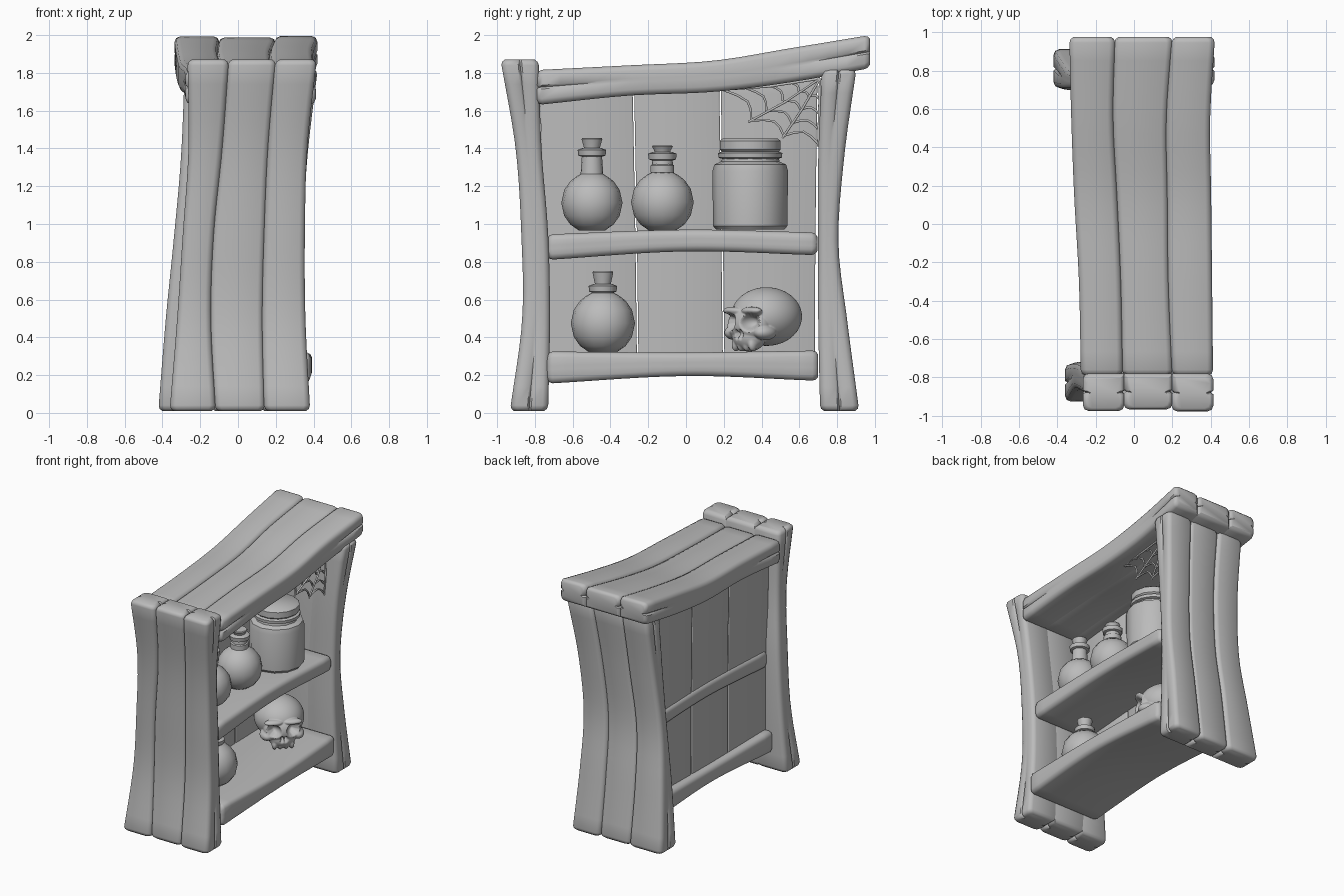
import bpy, bmesh, math
from mathutils import Vector, Matrix

cube = bpy.data.objects.get("Cube")
if cube:
    bpy.data.objects.remove(cube)

grey = bpy.data.materials.new("plain_grey")
grey.use_nodes = True
grey.diffuse_color = (0.5, 0.5, 0.5, 1)
grey.node_tree.nodes["Principled BSDF"].inputs["Base Color"].default_value = (0.5, 0.5, 0.5, 1)


def finish(bm, name, angle=40):
    bmesh.ops.recalc_face_normals(bm, faces=bm.faces)
    mesh = bpy.data.meshes.new(name)
    bm.to_mesh(mesh)
    bm.free()
    mesh.materials.append(grey)
    ob = bpy.data.objects.new(name, mesh)
    bpy.context.collection.objects.link(ob)
    bpy.ops.object.select_all(action='DESELECT')
    ob.select_set(True)
    bpy.context.view_layer.objects.active = ob
    bpy.ops.object.shade_smooth_by_angle(angle=math.radians(angle))
    return ob


def skin(bm, rings):
    """Bridge a list of vertex loops and cap both ends."""
    n = len(rings[0])
    for p, q in zip(rings, rings[1:]):
        for j in range(n):
            bm.faces.new((p[j], p[(j+1) % n], q[(j+1) % n], q[j]))
    bm.faces.new(rings[0])
    bm.faces.new(rings[-1])


def sample(stations, t):
    """Smooth interpolation through stations of (t, values...)."""
    n = len(stations)
    i = max(0, min(n - 2, sum(s[0] <= t for s in stations) - 1))
    a, b = stations[i], stations[i + 1]
    p, q = stations[max(i - 1, 0)], stations[min(i + 2, n - 1)]
    h = b[0] - a[0]
    f = (t - a[0]) / h
    out = []
    for k in range(1, len(a)):
        m0 = (b[k] - p[k]) / (b[0] - p[0]) * h
        m1 = (q[k] - a[k]) / (q[0] - a[0]) * h
        out.append((2*f**3 - 3*f*f + 1)*a[k] + (f**3 - 2*f*f + f)*m0
                   + (3*f*f - 2*f**3)*b[k] + (f**3 - f*f)*m1)
    return out


def section(u0, u1, v0, v1, r, split, square):
    """Rounded rectangle with side splits; corners listed in square stay sharp."""
    a, b, e = (u1 - u0) / 2, (v1 - v0) / 2, 0.01
    pts = []
    for sx, sy in ((1, 1), (-1, 1), (-1, -1), (1, -1)):
        c = 0.002 if (sx, sy) in square else r
        quarter = [(a, e), (a, b - c), (a - 0.3*c, b - 0.3*c), (a - c, b)]
        if sx == sy:
            quarter.insert(0, (a - split, 0))
        else:
            quarter.reverse()
        pts += [(sx * x, sy * y) for x, y in quarter]
    return [((u0 + u1)/2 + x, (v0 + v1)/2 + y) for x, y in pts]


def boards(names, stations, place, inner=0, r=0.03, gap=-0.002, split=0.02, step=(0, 0, 0)):
    """Loft side-by-side boards; stations hold (t, v0, v1, edge, edge, ...)."""
    t0, t1 = stations[0][0], stations[-1][0]
    ts = [t0, t0 + 0.4*r] + [t0 + r + (t1 - t0 - 2*r) * k / 18 for k in range(19)] + [t1 - 0.4*r, t1]
    for i, name in enumerate(names):
        square = [(s, inner) for s, joined in ((-1, i > 0), (1, i < len(names) - 1)) if joined]
        bm = bmesh.new()
        rings = []
        for k, t in enumerate(ts):
            v0, v1, *edges = sample(stations, t)
            near = min(k, len(ts) - 1 - k)
            shrink = (0.7*r, 0.2*r)[near] if near < 2 else 0
            low, high = v0 + shrink, v1 - shrink
            if inner > 0:
                low += step[i]
            else:
                high += step[i]
            pts = section(edges[i] + gap + shrink, edges[i+1] - gap - shrink, low, high,
                          r, split * max(0, 1 - near / 7), square)
            rings.append([bm.verts.new(place(t, u, v)) for u, v in pts])
        skin(bm, rings)
        finish(bm, name, 50)


def upright(t, u, v):
    return (u, v, t)


def level(t, u, v):
    return (u, t, v)


def backing(t, u, v):
    return (v, u, t)


def trio(base):
    return [base + "_" + s for s in ("outer", "middle", "inner")]


# Side walls of three warped boards each, flush on the inside
boards(trio("front_wall_board"), [
    (0.01, -.93, -.73, -.36, -.12, .14, .38), (0.5, -.865, -.72, -.32, -.145, .13, .355),
    (0.95, -.87, -.73, -.29, -.13, .14, .352), (1.4, -.90, -.765, -.26, -.085, .16, .365),
    (1.87, -.98, -.78, -.265, -.05, .20, .415)], upright, inner=1, step=(0, .008, -.002))
boards(trio("back_wall_board"), [
    (0.01, .71, .915, -.42, -.14, .12, .36), (0.5, .70, .85, -.38, -.14, .12, .34),
    (0.9, .70, .805, -.34, -.12, .13, .34), (1.35, .70, .835, -.30, -.08, .16, .365),
    (1.82, .72, .90, -.28, -.06, .20, .42)], upright, inner=-1, step=(0, -.008, .002))

# Sloping roof of three boards
boards(trio("top_board"), [
    (-.79, 1.63, 1.815, -.275, -.06, .20, .41), (-.3, 1.68, 1.84, -.285, -.07, .18, .405),
    (.15, 1.70, 1.865, -.31, -.09, .175, .40), (.55, 1.75, 1.93, -.325, -.11, .17, .395),
    (.975, 1.825, 2.0, -.335, -.10, .20, .42)], level, inner=-1, step=(-.002, -.008, 0))

# Shelves
boards(["middle_shelf"], [(-.735, .81, .945, -.20, .335), (0, .855, .97, -.20, .325),
                          (.695, .835, .955, -.20, .335)], level, split=0)
boards(["bottom_shelf"], [(-.735, .155, .325, -.25, .38), (0, .195, .32, -.24, .39),
                          (.70, .17, .33, -.25, .36)], level, split=0)

# Thin backing boards
boards(["backing_board_front", "backing_board_middle", "backing_board_back"], [
    (0.22, -.19, -.16, -.76, -.255, .20, .685), (1.0, -.185, -.155, -.76, -.265, .19, .69),
    (1.78, -.185, -.155, -.78, -.28, .18, .70)], backing, r=0.006, gap=0.004, split=0)


def lathe(name, profile, loc, segs=16, angle=40):
    bm = bmesh.new()
    skin(bm, [[bm.verts.new((r * math.cos(2*math.pi*k/segs), r * math.sin(2*math.pi*k/segs), z))
               for k in range(segs)] for r, z in profile])
    bm.transform(Matrix.Translation(loc))
    return finish(bm, name, angle)


# Round flasks with a neck ring and a cork
def flask(name, y, z, r, ring_z, top):
    loc = (0.1, y, z)
    body = [(r * math.sin(a), r - r * math.cos(a)) for a in
            [math.radians(d) for d in (25, 45, 65, 90, 115, 135, 150)]]
    body = [(p, h - body[0][1]) for p, h in body]
    lathe(name + "_body", body + [(.06, 2*r - .025), (.052, ring_z)], loc)
    lathe(name + "_neck_ring", [(.05, ring_z - .025), (.072, ring_z - .018), (.076, ring_z + .012),
                                (.05, ring_z + .022)], loc, 12)
    lathe(name + "_cork", [(.04, ring_z), (.046, ring_z + .03), (.058, top - .006), (.054, top)],
          loc, 10)


flask("upper_front_flask", -.498, .965, .162, .415, .49)
flask("upper_middle_flask", -.125, .965, .166, .395, .45)
flask("lower_flask", -.44, .32, .17, .34, .43)
# Cord around the neck of one flask
lathe("flask_neck_cord", [(.05, .30), (.066, .308), (.066, .345), (.05, .355)], (.1, -.125, .965), 10)

# Storage jar with lid
jar_at = (.1, .34, .97)
lathe("jar_body", [(.18, 0), (.197, .02), (.2, .31), (.19, .345), (.155, .36), (.15, .39)], jar_at, 12, 35)
lathe("jar_rim", [(.15, .375), (.168, .382), (.17, .405), (.15, .415)], jar_at, 20)
lathe("jar_lid", [(.15, .41), (.165, .425), (.165, .47), (.15, .482)], jar_at, 14)


# Skull: a fine ball pushed out to a union of solids, then in to the hollows
def crossing(origin, d, centre, size):
    """Distances at which a ray enters and leaves an ellipsoid."""
    o = Vector([(p - c) / s for p, c, s in zip(origin, centre, size)])
    v = Vector([p / s for p, s in zip(d, size)])
    a, b, c = v.dot(v), o.dot(v), o.dot(o) - 1
    disc = b*b - a*c
    if disc < 0:
        return None
    return (-b - math.sqrt(disc)) / a, (-b + math.sqrt(disc)) / a


solids = [((0, .03, .185), (.18, .195, .155)), ((0, -.10, .14), (.135, .09, .10)),
          ((0, -.10, .08), (.10, .08, .08))]
hollows = []
for side in (-1, 1):
    solids += [((side * .11, -.09, .10), (.05, .07, .04)),
               ((side * .07, -.15, .215), (.07, .035, .022))]
    solids += [((side * x, -.135, .035), (.02, .028, .035)) for x in (.021, .062)]
    hollows += [((side * .072, -.19, .155), (.052, .085, .046)),
                ((side * .013, -.20, .092), (.014, .06, .026))]
origin = Vector((0, -.04, .16))
bm = bmesh.new()
bmesh.ops.create_icosphere(bm, subdivisions=6, radius=1)
for vert in bm.verts:
    d = vert.co.normalized()
    reach = max(hit[1] for hit in (crossing(origin, d, *s) for s in solids) if hit)
    for hit in (crossing(origin, d, *h) for h in hollows):
        if hit and 0 < hit[0] < reach < hit[1]:
            reach = hit[0]
    vert.co = origin + d * reach
bmesh.ops.smooth_vert(bm, verts=bm.verts, factor=0.5, use_axis_x=True, use_axis_y=True, use_axis_z=True)
skull = finish(bm, "skull", 50)
skull.location = (.08, .405, .325)
skull.rotation_euler = (0, 0, math.radians(45))


# Cobweb in the upper back corner
web = bpy.data.curves.new("cobweb", 'CURVE')
web.dimensions = '3D'
web.bevel_depth, web.bevel_resolution = .007, 1
web.materials.append(grey)


def thread(points):
    s = web.splines.new('POLY')
    s.points.add(len(points) - 1)
    for p, co in zip(s.points, points):
        p.co = (*co, 1)


corner = Vector((.26, .71, 1.77))
tips = [Vector((.26, y, z)) for y, z in ((.17, 1.71), (.33, 1.54), (.51, 1.455), (.70, 1.41))]
for tip in tips:
    thread([corner, corner.lerp(tip, .5) + Vector((.01, 0, -.012)), tip])
for f in (.3, .52, .75, .96):
    for a, b in zip(tips, tips[1:]):
        p, q = corner.lerp(a, f), corner.lerp(b, f)
        thread([p, p.lerp(q, .25).lerp(corner, .09), p.lerp(q, .5).lerp(corner, .13),
                p.lerp(q, .75).lerp(corner, .09), q])
web_ob = bpy.data.objects.new("cobweb", web)
bpy.context.collection.objects.link(web_ob)
